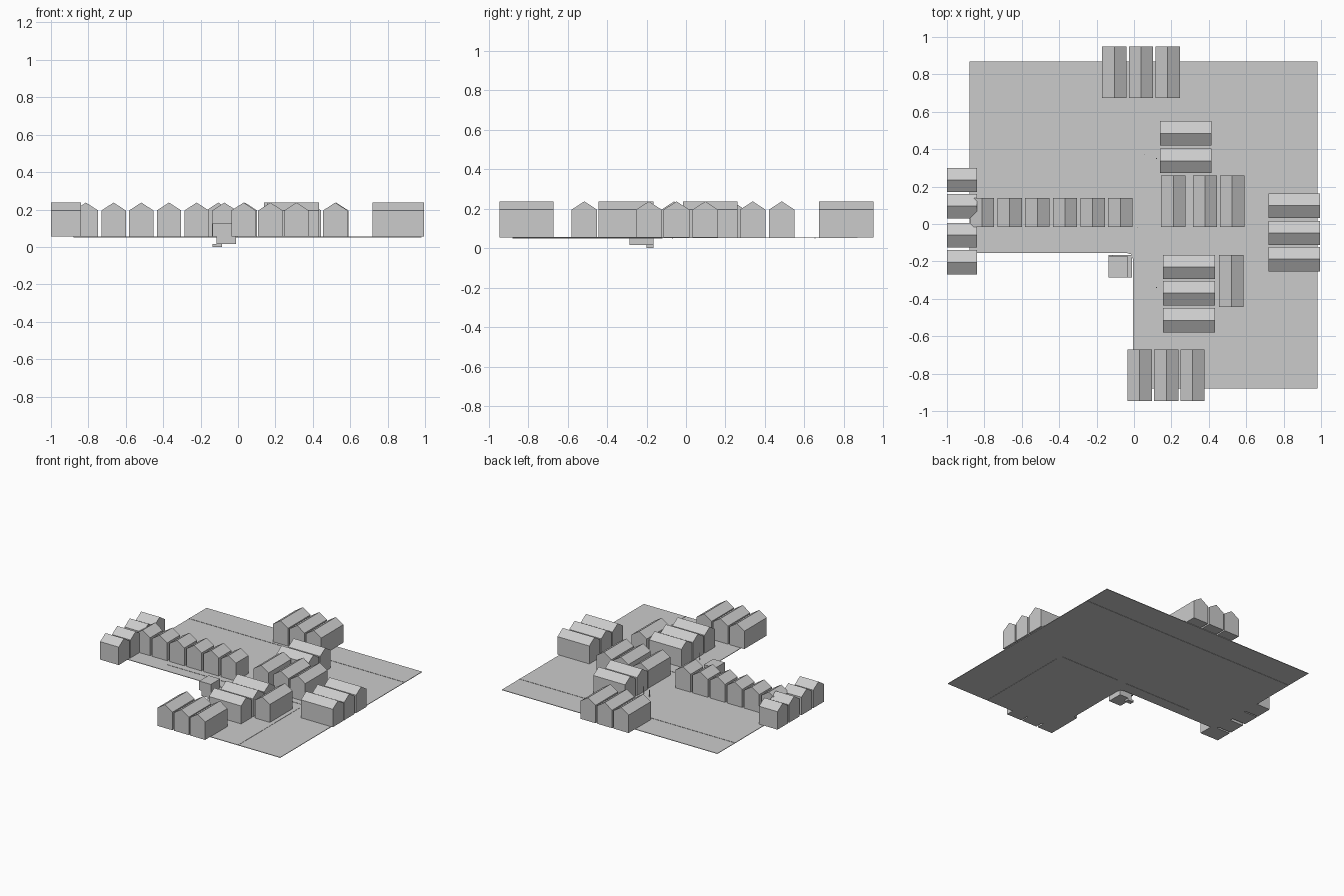
import bpy

cube = bpy.data.objects.get("Cube")
if cube:
    bpy.data.objects.remove(cube, do_unlink=True)

grey = bpy.data.materials.new("plain_grey")
grey.use_nodes = True
COLOUR = (0.6, 0.6, 0.6, 1)
grey.diffuse_color = COLOUR
grey.node_tree.nodes["Principled BSDF"].inputs["Base Color"].default_value = COLOUR

GROUND, EAVE, RIDGE = 0.055, 0.195, 0.237


def prism(name, profile, place, start, end):
    """Extrude a closed outline; place(a, b, t) turns outline and depth into a point."""
    n = len(profile)
    verts = [place(a, b, t) for t in (start, end) for a, b in profile]
    faces = [tuple(range(n)), tuple(range(2 * n - 1, n - 1, -1))]
    faces += [(i, i + n, (i + 1) % n + n, (i + 1) % n) for i in range(n)]
    mesh = bpy.data.meshes.new(name)
    mesh.from_pydata(verts, [], faces)
    mesh.materials.append(grey)
    obj = bpy.data.objects.new(name, mesh)
    bpy.context.collection.objects.link(obj)
    # consistent outward normals
    import bmesh
    bm = bmesh.new()
    bm.from_mesh(mesh)
    bmesh.ops.recalc_face_normals(bm, faces=bm.faces)
    bm.to_mesh(mesh)
    bm.free()
    return obj


def box(name, x0, x1, y0, y1, z0, z1):
    return prism(name, [(x0, y0), (x1, y0), (x1, y1), (x0, y1)],
                 lambda a, b, t: (a, b, t), z0, z1)


def houses(name, axis, span, centres, width=0.13):
    """Row of gabled houses with ridges along the given axis."""
    if axis == "x":
        place = lambda a, b, t: (t, a, b)
    else:
        place = lambda a, b, t: (a, t, b)
    for i, c in enumerate(centres):
        h = width / 2
        gable = [(c - h, GROUND), (c + h, GROUND), (c + h, EAVE), (c, RIDGE), (c - h, EAVE)]
        prism(f"{name}_{i + 1}", gable, place, *span)


# L-shaped ground with a softened inner corner
outline = [(-0.88, 0.87), (-0.88, -0.155), (-0.04, -0.155), (-0.015, -0.162),
           (-0.005, -0.19), (-0.005, -0.88), (0.98, -0.88), (0.98, 0.87)]
prism("ground", outline, lambda a, b, t: (a, b, t), 0.051, GROUND)

# House rows
houses("back_house", "y", (0.675, 0.95), [-0.105, 0.037, 0.18])
houses("upper_house", "x", (0.14, 0.415), [0.485, 0.338])
houses("centre_house", "y", (-0.015, 0.26), [0.21, 0.38, 0.525])
houses("east_house", "x", (0.72, 0.995), [0.098, -0.048, -0.188])
houses("lower_house", "x", (0.155, 0.433), [-0.23, -0.37, -0.515])
houses("lower_side_house", "y", (-0.443, -0.165), [0.52])
houses("front_house", "y", (-0.945, -0.67), [0.03, 0.173, 0.313])
houses("terrace_house", "y", (-0.015, 0.14), [-0.813 + i * 0.148 for i in range(6)])
houses("west_house", "x", (-1, -0.84), [0.235, 0.095, -0.06, -0.205])

# Thin kerbs along the streets
kerbs = [(-0.88, 0.98, 0.65, 0.655), (0.615, 0.62, -0.88, -0.12),
         (-0.56, 0.02, -0.07, -0.065), (0.1, 0.6, -0.07, -0.065)]
for i, (x0, x1, y0, y1) in enumerate(kerbs):
    box(f"kerb_{i + 1}", x0, x1, y0, y1, 0.049, 0.057)

# Small flat-roofed kiosk and its footing at the inner corner
box("kiosk", -0.135, -0.035, -0.285, -0.17, 0.055, 0.125)
box("kiosk_footing", -0.115, -0.01, -0.285, -0.165, 0.015, 0.055)
box("kiosk_foot", -0.135, -0.085, -0.2, -0.165, 0, 0.016)

# Slim street posts
for i, (x, y) in enumerate([(0.055, 0.37), (0.12, 0.35), (0.12, -0.34), (0.02, -0.02)]):
    box(f"street_post_{i + 1}", x - 0.002, x + 0.002, y - 0.002, y + 0.002, GROUND, 0.11)
